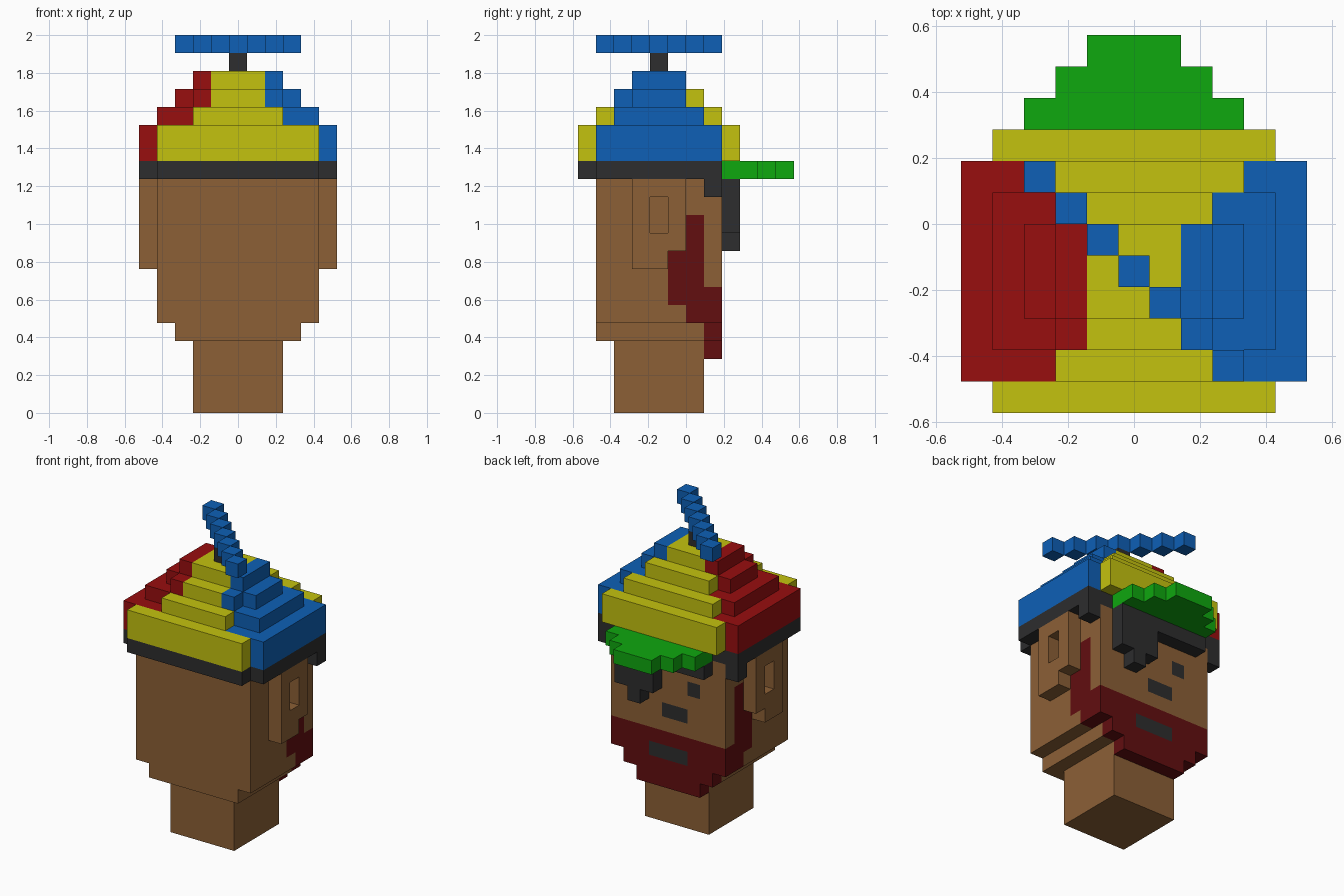
import bpy
import bmesh

cube = bpy.data.objects.get("Cube")
if cube:
    bpy.data.objects.remove(cube, do_unlink=True)

U = 2 / 21  # size of one block


def srgb(c):
    c /= 255
    return c / 12.92 if c <= 0.04045 else ((c + 0.055) / 1.055) ** 2.4


COLOURS = {
    "skin_brown": (140, 96, 54),
    "beard_red": (98, 14, 16),
    "charcoal": (45, 45, 46),
    "hat_yellow": (196, 194, 15),
    "hat_red": (152, 14, 15),
    "hat_blue": (14, 96, 182),
    "brim_green": (15, 168, 15),
}
NAMES = list(COLOURS)
for name, rgb in COLOURS.items():
    mat = bpy.data.materials.new(name)
    mat.use_nodes = True
    colour = [srgb(c) for c in rgb] + [1]
    mat.diffuse_color = colour
    bsdf = mat.node_tree.nodes["Principled BSDF"]
    bsdf.inputs["Base Color"].default_value = colour
    bsdf.inputs["Roughness"].default_value = 0.8


def block(x0, x1, y0, y1, z0, z1):
    """Block cells; x is an inclusive range of centres, y and z are edges."""
    return {(x, y, z) for x in range(x0, x1 + 1)
            for y in range(y0, y1) for z in range(z0, z1)}


def slab(half, y0, y1, z0, z1):
    return block(-half, half, y0, y1, z0, z1)


def build(name, cells, rule):
    """Skin a set of cells, with a colour name given by rule(x, y, z)."""
    bm = bmesh.new()
    verts = {}

    def vert(p):
        if p not in verts:
            verts[p] = bm.verts.new(((p[0] - 0.5) * U, p[1] * U, p[2] * U))
        return verts[p]

    used = []
    for cell in sorted(cells):
        colour = rule(*cell)
        if colour not in used:
            used.append(colour)
        for axis in range(3):
            for side in (0, 1):
                near = list(cell)
                near[axis] += 2 * side - 1
                if tuple(near) in cells:
                    continue
                ring = []
                for a, b in ((0, 0), (1, 0), (1, 1), (0, 1)):
                    p = list(cell)
                    p[axis] += side
                    p[(axis + 1) % 3] += a
                    p[(axis + 2) % 3] += b
                    ring.append(vert(tuple(p)))
                face = bm.faces.new(ring if side else ring[::-1])
                face.material_index = used.index(colour)
    # Merge the flat squares of each colour
    bmesh.ops.dissolve_limit(bm, angle_limit=0.01, verts=bm.verts[:],
                             edges=bm.edges[:], delimit={'MATERIAL'})
    mesh = bpy.data.meshes.new(name)
    bm.to_mesh(mesh)
    bm.free()
    for colour in used:
        mesh.materials.append(bpy.data.materials[colour])
    obj = bpy.data.objects.new(name, mesh)
    bpy.context.collection.objects.link(obj)
    return obj


def plain(colour):
    return lambda x, y, z: colour


# Neck
build("neck", slab(2, -4, 1, 0, 4), plain("skin_brown"))


# Head with beard, eyes, nose and mouth
def head_colour(x, y, z):
    if y == 1:
        eye = z == 10 and abs(x) == 2
        nose = z == 8 and x in (-1, 0)
        mouth = z == 5 and abs(x) <= 1
        if eye or nose or mouth:
            return "charcoal"
        return "beard_red" if z < 7 else "skin_brown"
    if abs(x) == 4 and (y == 0 and 5 <= z < 11 or y == -1 and 6 <= z < 9):
        return "beard_red"
    return "skin_brown"


head = slab(4, -5, 2, 5, 13) | slab(3, -5, 2, 4, 5) | slab(2, 1, 2, 3, 4)
build("head", head, head_colour)

# Ears with a recess and a notched lobe
for side, x in (("left", 5), ("right", -5)):
    ear = block(x, x, -3, 0, 9, 13) | block(x, x, -3, -1, 8, 9)
    ear -= block(x, x, -2, -1, 10, 12)
    build(side + "_ear", ear, plain("skin_brown"))
    build(side + "_sideburn", block(x, x, 1, 2, 12, 13), plain("charcoal"))

# Hair fringe with a hanging lock
fringe = slab(3, 2, 3, 12, 13) | block(1, 3, 2, 3, 10, 12) | block(2, 2, 2, 3, 9, 10)
build("hair_fringe", fringe, plain("charcoal"))

# Hat band and brim
build("hat_band", slab(4, -6, 2, 13, 14) | slab(5, -5, 2, 13, 14), plain("charcoal"))
brim = slab(3, 2, 4, 13, 14) | slab(2, 4, 5, 13, 14) | slab(1, 5, 6, 13, 14)
build("hat_brim", brim, plain("brim_green"))


# Stepped hat crown, yellow in the middle with a red and a blue side
def hat_colour(x, y, z):
    if y in (2, -6):
        return "hat_yellow"
    middle = {1: 3, 0: 2, -5: 2}.get(y, 1)
    if abs(x) <= middle:
        return "hat_yellow"
    return "hat_blue" if x > 0 else "hat_red"


crown = slab(4, -6, 3, 14, 16) | slab(5, -5, 2, 14, 16)
crown |= slab(2, -5, -4, 16, 17) | slab(4, -4, 1, 16, 17) | slab(3, 1, 2, 16, 17)
crown |= slab(2, -4, 1, 17, 18) | slab(3, -3, 0, 17, 18)
crown |= slab(2, -3, 0, 18, 19)
build("hat_crown", crown, hat_colour)

# Propeller on its post
build("propeller_post", slab(0, -2, -1, 19, 20), plain("charcoal"))
blades = {(i, -2 - i, 20) for i in range(-3, 4)}
build("propeller", blades, plain("hat_blue"))
